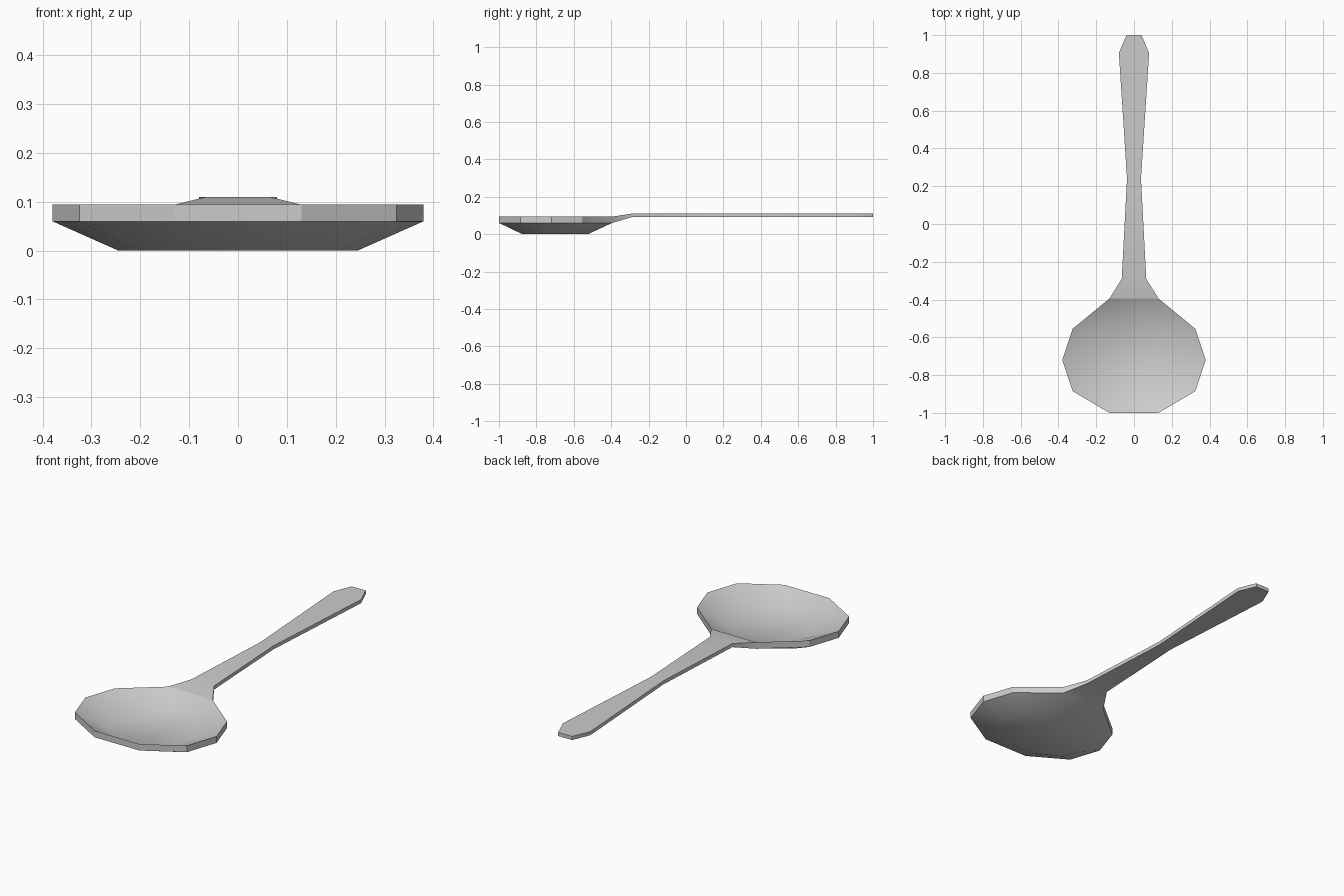
import bpy, bmesh

cube = bpy.data.objects.get("Cube")
if cube:
    bpy.data.objects.remove(cube, do_unlink=True)

steel = bpy.data.materials.new("brushed_grey")
steel.use_nodes = True
colour = (0.6, 0.6, 0.6, 1)
steel.diffuse_color = colour
steel.node_tree.nodes["Principled BSDF"].inputs["Base Color"].default_value = colour

bm = bmesh.new()


def ring(half, z):
    """Closed ring from its right half, listed front to back, then mirrored."""
    pts = half + [(-x, y) for x, y in reversed(half)]
    return [bm.verts.new((x, y, z)) for x, y in pts]


def bridge(a, b, skip=None):
    n = len(a)
    for i in range(n):
        if i != skip:
            bm.faces.new((a[i], a[(i + 1) % n], b[(i + 1) % n], b[i]))


# Bowl: ten-sided rim, shallow hollow and flat underside
rim = [(0.13, -1), (0.325, -0.885), (0.38, -0.72), (0.325, -0.555), (0.13, -0.395)]
floor = [(0.05, -0.91), (0.17, -0.83), (0.215, -0.71), (0.16, -0.58), (0.035, -0.475)]
base = [(0.085, -0.875), (0.21, -0.805), (0.245, -0.71), (0.21, -0.615), (0.085, -0.525)]
inside, top = ring(floor, 0.03), ring(rim, 0.094)
bottom, under = ring(rim, 0.06), ring(base, 0)
NECK = 4  # rim side left open for the handle
bm.faces.new(inside)
bridge(inside, top)
bridge(top, bottom, skip=NECK)
bridge(bottom, under)
bm.faces.new(under)

# Handle: flat bar of changing width, joined to the open rim side
section = [top[4], top[5], bottom[5], bottom[4]]
for x, y in [(0.065, -0.29), (0.037, 0.24), (0.08, 0.905), (0.04, 1)]:
    new = [bm.verts.new(p) for p in
           [(x, y, 0.11), (-x, y, 0.11), (-x, y, 0.091), (x, y, 0.091)]]
    bridge(section, new)
    section = new
bm.faces.new(section)

bmesh.ops.recalc_face_normals(bm, faces=bm.faces)
mesh = bpy.data.meshes.new("spoon_bowl_and_handle")
bm.to_mesh(mesh)
bm.free()
mesh.materials.append(steel)
spoon = bpy.data.objects.new("spoon_bowl_and_handle", mesh)
bpy.context.collection.objects.link(spoon)

# Soft shading in the hollow, crisp rim and handle edges
bpy.context.view_layer.objects.active = spoon
spoon.select_set(True)
bpy.ops.object.shade_smooth_by_angle(angle=0.52)
